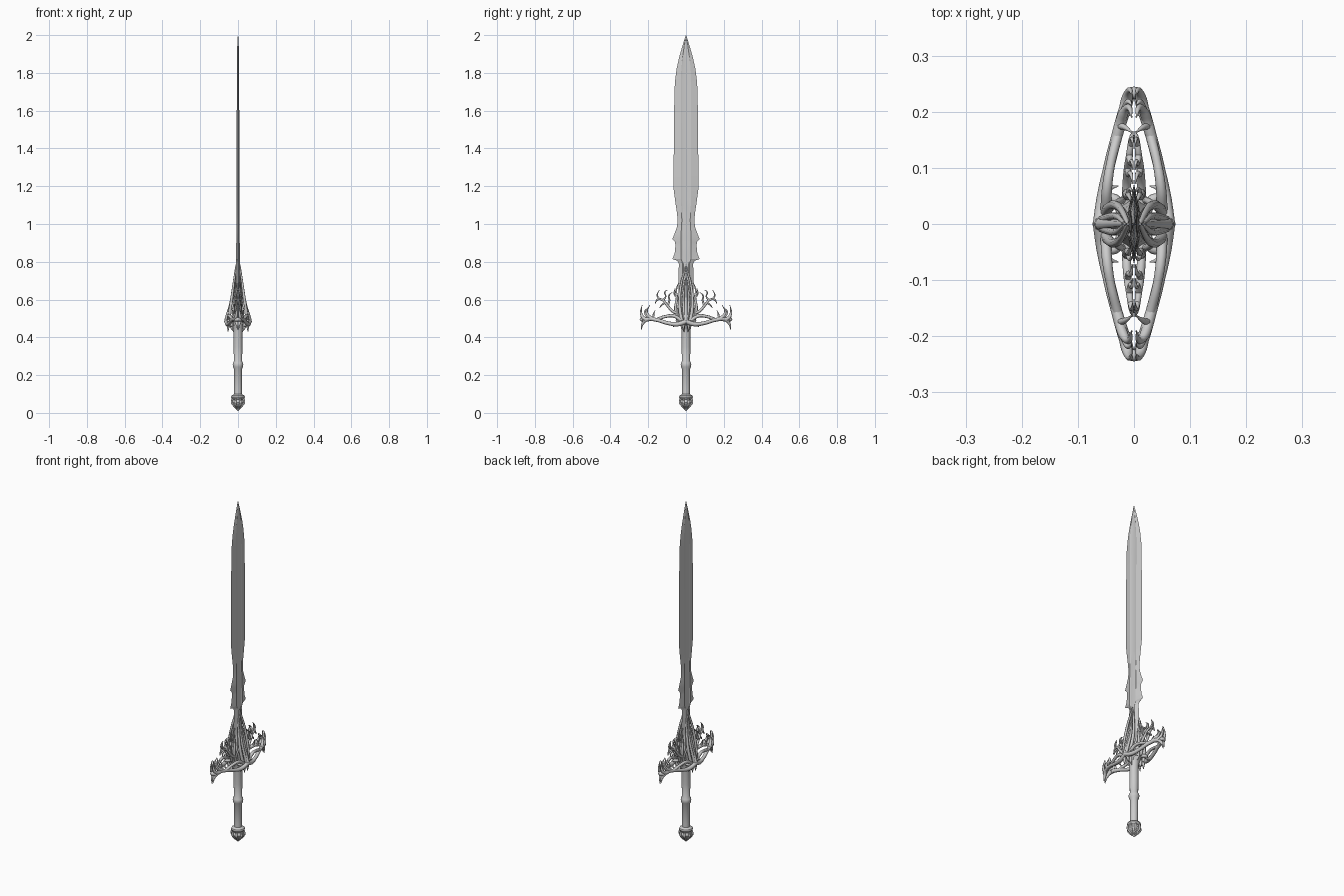
import bpy, bmesh, math

def finish(ob, angle=35):
    bpy.ops.object.select_all(action='DESELECT')
    ob.select_set(True)
    bpy.context.view_layer.objects.active = ob
    if ob.type == 'CURVE':
        bpy.ops.object.convert(target='MESH')
        ob = bpy.context.object
    bpy.ops.object.shade_smooth_by_angle(angle=math.radians(angle))
    return ob

def mesh_object(name, bm, angle=35):
    bmesh.ops.recalc_face_normals(bm, faces=bm.faces)
    me = bpy.data.meshes.new(name)
    bm.to_mesh(me)
    bm.free()
    ob = bpy.data.objects.new(name, me)
    bpy.context.collection.objects.link(ob)
    return finish(ob, angle)

def loft(name, rings, angle=35):
    bm = bmesh.new()
    rows = [[bm.verts.new(p) for p in ring] for ring in rings]
    n = len(rows[0])
    for a, b in zip(rows, rows[1:]):
        for i in range(n):
            bm.faces.new((a[i], a[(i+1) % n], b[(i+1) % n], b[i]))
    bm.faces.new(rows[0])
    bm.faces.new(rows[-1])
    return mesh_object(name, bm, angle)

def lathe(name, profile, sides=24):
    return loft(name, [[(r*math.cos(2*math.pi*i/sides), r*math.sin(2*math.pi*i/sides), z)
                        for i in range(sides)] for r, z in profile], 40)

# Tapered tubes; each path point is (x, y, z, radius), mirrored on x and y
def branches(name, paths, mx=True, my=True):
    cu = bpy.data.curves.new(name, 'CURVE')
    cu.dimensions = '3D'
    cu.bevel_depth = 1.0
    cu.bevel_resolution = 2
    cu.resolution_u = 6
    cu.use_fill_caps = True
    for sx in ((1, -1) if mx else (1,)):
        for sy in ((1, -1) if my else (1,)):
            for path in paths:
                s = cu.splines.new('BEZIER')
                s.bezier_points.add(len(path) - 1)
                for bp, (x, y, z, r) in zip(s.bezier_points, path):
                    bp.co = (x*sx, y*sy, z)
                    bp.radius = r
                    bp.handle_left_type = bp.handle_right_type = 'AUTO'
    ob = bpy.data.objects.new(name, cu)
    bpy.context.collection.objects.link(ob)
    return finish(ob, 60)

# Blade: outline of (height, half width, half thickness) with a shallow fuller
outline = [(.48, .042, .014), (.68, .040, .012), (.79, .038, .011), (.805, .045, .010),
           (.815, .072, .010), (.845, .060, .010), (.885, .056, .010), (.905, .058, .009),
           (.92, .072, .009), (.95, .060, .009), (.985, .048, .008), (1.02, .044, .007),
           (1.06, .048, .007), (1.12, .057, .007), (1.18, .065, .007), (1.26, .066, .007),
           (1.45, .064, .007), (1.65, .062, .0065), (1.75, .059, .006), (1.82, .050, .006),
           (1.88, .037, .0055), (1.94, .020, .004), (1.98, .007, .003), (2.0, .0005, .0005)]
rings = []
for z, w, t in outline:
    b = min(.026, w*.5)
    half = [(0, w), (t, b), (t*.7, b*.75), (t*.8, 0), (t*.7, -b*.75), (t, -b)]
    rings.append([(x, y, z) for x, y in half] + [(-x, -y, z) for x, y in half])
loft("blade", rings, 20)

# Grip with its middle ring and flared collar
lathe("grip", [(.020, .08), (.021, .12), (.022, .235), (.027, .243), (.028, .255), (.027, .265),
               (.022, .273), (.023, .35), (.023, .43), (.027, .455), (.034, .475), (.034, .49), (.026, .51)])
# Pommel
lathe("pommel", [(.001, .01), (.010, .020), (.020, .035), (.031, .048), (.034, .056), (.030, .064),
                 (.028, .072), (.034, .078), (.037, .085), (.034, .092), (.026, .096), (.020, .10)])
claws = []
for k in range(8):
    a = 2*math.pi*(k + .5)/8
    claws.append([(r*math.cos(a), r*math.sin(a), z, q) for r, z, q in
                  [(.033, .075, .005), (.034, .055, .006), (.022, .036, .005), (.008, .018, .002)]])
branches("pommel_claws", claws, False, False)

# Outer guard: bowed antlers that meet at both ends
branches("outer_antlers", [
    [(.062, -.004, .485, .012), (.055, .045, .470, .012), (.046, .095, .475, .010),
     (.031, .155, .492, .010), (.016, .205, .495, .011), (.007, .228, .475, .008), (.003, .238, .438, .001)],
    [(.050, .025, .49, .010), (.048, .065, .513, .009), (.041, .110, .510, .008), (.030, .155, .494, .009)],
    [(.018, .195, .495, .011), (.013, .222, .500, .010), (.008, .238, .530, .006), (.004, .232, .572, .001)],
    [(.028, .165, .492, .009), (.020, .195, .510, .009), (.010, .208, .535, .006), (.004, .190, .572, .001)],
    [(.022, .185, .494, .009), (.016, .205, .512, .007), (.010, .218, .535, .005), (.004, .212, .550, .001)],
    [(.026, .175, .495, .007), (.016, .172, .520, .005), (.003, .163, .545, .001)],
    [(.052, .050, .470, .009), (.046, .062, .463, .006), (.028, .068, .455, .001)],
])
branches("guard_end_joints", [[(-.014, .225, .49, .008), (0, .234, .495, .011), (.014, .225, .49, .008)]], False)

# Inner antlers lying close to the blade
branches("inner_antlers", [
    [(.014, .025, .525, .009), (.013, .065, .535, .008), (.011, .100, .570, .007),
     (.008, .125, .598, .006), (.005, .150, .600, .005), (.002, .165, .575, .001)],
    [(.011, .098, .567, .006), (.010, .088, .595, .005), (.006, .090, .620, .004), (.002, .072, .640, .001)],
    [(.008, .122, .596, .006), (.007, .108, .615, .004), (.004, .112, .640, .003), (.002, .097, .652, .001)],
    [(.006, .140, .602, .005), (.004, .152, .622, .004), (.002, .140, .652, .001)],
    [(.010, .110, .582, .005), (.008, .128, .572, .004), (.003, .140, .555, .001)],
    [(.014, .035, .490, .008), (.013, .055, .550, .008), (.012, .048, .610, .006),
     (.010, .052, .645, .005), (.006, .040, .690, .001)],
    [(.012, .048, .610, .005), (.008, .062, .630, .004), (.003, .058, .660, .001)],
])

# Pointed arches over both faces of the blade
branches("blade_arches", [
    [(.052, .018, .470, .010), (.044, .030, .530, .009), (.034, .034, .600, .008),
     (.022, .024, .690, .006), (.014, .008, .750, .005), (.011, .000, .785, .002)],
    [(.060, .004, .480, .009), (.046, .012, .550, .007), (.032, .014, .620, .006), (.018, .002, .715, .003)],
    [(.036, .034, .590, .006), (.022, .042, .540, .006), (.014, .040, .500, .006)],
    [(.022, .020, .490, .009), (.035, .045, .490, .009), (.055, .040, .485, .008)],
])
# Central spines, knobs and downward spikes
branches("centre_spines", [
    [(.058, 0, .500, .012), (.042, 0, .560, .009), (.026, 0, .640, .007), (.012, 0, .740, .003)],
    [(.030, 0, .485, .012), (.050, 0, .482, .013), (.061, 0, .495, .012), (.066, 0, .505, .004)],
], True, False)
branches("lower_spikes", [
    [(.056, .010, .480, .010), (.052, .014, .455, .007), (.053, .014, .430, .001)],
    [(.030, .010, .490, .010), (.034, .012, .455, .008), (.024, .010, .430, .002)],
])
# Solid core holding the guard to the blade
loft("guard_core", [[(x*sx, y*sy, z) for sx, sy in ((1, 0), (.7, .7), (0, 1), (-.7, .7),
      (-1, 0), (-.7, -.7), (0, -1), (.7, -.7))] for x, y, z in
     [(.030, .030, .46), (.036, .045, .485), (.032, .046, .53), (.024, .040, .60), (.015, .026, .68), (.009, .003, .77)]], 30)
